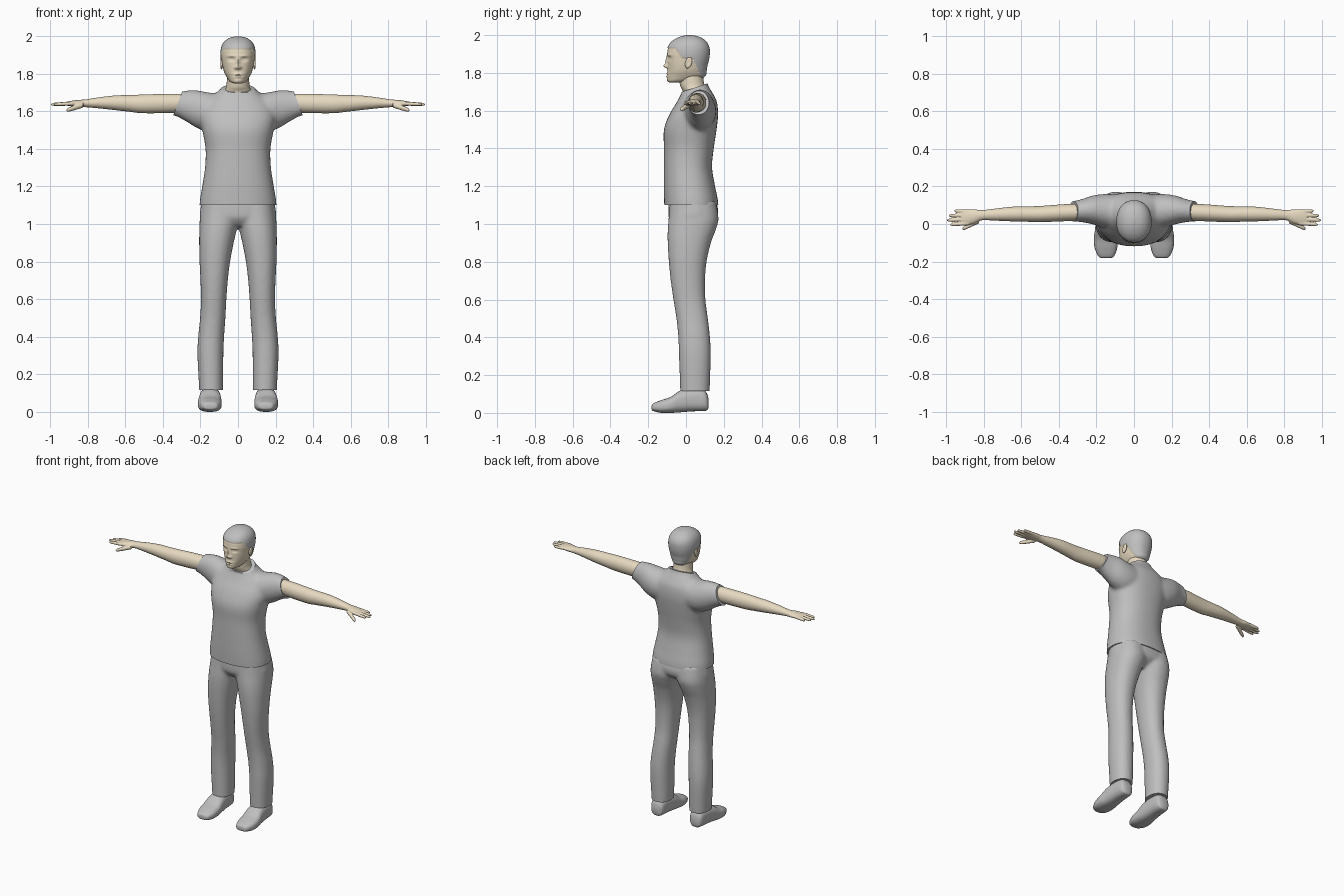
import bpy, bmesh, math
from mathutils import Vector

cube = bpy.data.objects.get("Cube")
if cube:
    bpy.data.objects.remove(cube, do_unlink=True)


def make_material(name, colour):
    mat = bpy.data.materials.new(name)
    mat.use_nodes = True
    mat.diffuse_color = (*colour, 1)
    for node in mat.node_tree.nodes:
        if node.type == 'BSDF_PRINCIPLED':
            node.inputs["Base Color"].default_value = (*colour, 1)
    return mat


cloth = make_material("grey cloth", (0.52, 0.52, 0.52))
skin = make_material("pale skin", (0.80, 0.70, 0.53))


def spline(rows, steps):
    """Smoothly resample rows of numbers."""
    out = []
    last = len(rows) - 1
    for i in range(last):
        p0, p1, p2, p3 = (rows[max(0, min(last, i + k))] for k in (-1, 0, 1, 2))
        for j in range(steps):
            t = j / steps
            out.append([b + t * ((c - a) / 2 + t * (a - 2.5 * b + 2 * c - d / 2
                        + t * (1.5 * (b - c) + (d - a) / 2)))
                        for a, b, c, d in zip(p0, p1, p2, p3)])
    return out + [list(rows[-1])]


def loft(bm, axis, rows, side=1, power=2.0, segments=40, steps=5):
    """Closed tube; each row is a station and the extents on the other two axes."""
    rings = []
    for t, a0, a1, b0, b1 in spline(rows, steps):
        ring = []
        for k in range(segments):
            ang = math.tau * k / segments
            c, s = math.cos(ang), math.sin(ang)
            u = math.copysign(abs(c) ** (2 / power), c)
            v = math.copysign(abs(s) ** (2 / power), s)
            co = [(a0 + a1) / 2 + u * (a1 - a0) / 2, (b0 + b1) / 2 + v * (b1 - b0) / 2]
            co.insert(axis, t)
            ring.append(bm.verts.new((co[0] * side, co[1], co[2])))
        rings.append(ring)
    for lower, upper in zip(rings, rings[1:]):
        for k in range(segments):
            n = (k + 1) % segments
            bm.faces.new((lower[k], lower[n], upper[n], upper[k]))
    bm.faces.new(rings[0])
    bm.faces.new(rings[-1])


def finish(name, bm, mats):
    """Turn a bmesh into a shaded object."""
    bmesh.ops.recalc_face_normals(bm, faces=bm.faces)
    mesh = bpy.data.meshes.new(name)
    bm.to_mesh(mesh)
    bm.free()
    for mat in mats:
        mesh.materials.append(mat)
    obj = bpy.data.objects.new(name, mesh)
    bpy.context.collection.objects.link(obj)
    bpy.ops.object.select_all(action='DESELECT')
    obj.select_set(True)
    bpy.context.view_layer.objects.active = obj
    bpy.ops.object.shade_smooth_by_angle(angle=math.radians(50))
    return obj


def blend(name, bm, mat, voxel, smoothing, cuts=()):
    """Fuse overlapping tubes into one skin, then trim it with planes."""
    raw = finish(name + "_raw", bm, [])
    remesh = raw.modifiers.new("fuse", 'REMESH')
    remesh.mode = 'VOXEL'
    remesh.voxel_size = voxel
    smooth = raw.modifiers.new("soften", 'SMOOTH')
    smooth.factor = 0.5
    smooth.iterations = smoothing
    bpy.context.view_layer.update()
    graph = bpy.context.evaluated_depsgraph_get()
    fused = bpy.data.meshes.new_from_object(raw.evaluated_get(graph))
    bpy.data.objects.remove(raw, do_unlink=True)
    bm = bmesh.new()
    bm.from_mesh(fused)
    bpy.data.meshes.remove(fused)
    for point, normal in cuts:
        bmesh.ops.bisect_plane(bm, geom=bm.verts[:] + bm.edges[:] + bm.faces[:],
                               plane_co=point, plane_no=normal, clear_outer=True)
        bmesh.ops.holes_fill(bm, edges=[e for e in bm.edges if e.is_boundary], sides=0)
    return finish(name, bm, [mat])


def centred(rows):
    """Rows of height, half width, front, back become full extents."""
    return [(z, -w, w, front, back) for z, w, front, back in rows]


# Shirt: torso and two short sleeves
bm = bmesh.new()
loft(bm, 2, centred([
    (1.04, .207, -.112, .172), (1.12, .204, -.116, .17), (1.2, .191, -.118, .154),
    (1.3, .176, -.118, .138), (1.4, .173, -.117, .147), (1.5, .19, -.117, .162),
    (1.58, .2, -.088, .17), (1.65, .17, -.046, .163), (1.7, .115, -.022, .137),
    (1.74, .078, -.018, .115), (1.8, .07, -.018, .11)]), power=2.3)
for side in (1, -1):
    loft(bm, 0, [(.05, -.03, .155, 1.5, 1.69), (.15, -.022, .16, 1.49, 1.7),
                 (.22, -.002, .152, 1.512, 1.712), (.28, .01, .132, 1.548, 1.71),
                 (.34, .012, .12, 1.577, 1.7), (.42, .01, .115, 1.582, 1.697)], side)
blend("shirt", bm, cloth, .01, 10, [
    ((0, 0, 1.1), (0, 0, -1)), ((0, .04, 1.72), (0, -.33, 1)),
    ((.322, 0, 1.64), (.12, 0, .045)), ((-.322, 0, 1.64), (-.12, 0, .045))])

# Trousers: pelvis and two legs
bm = bmesh.new()
loft(bm, 2, centred([(.99, .13, -.06, .1), (1.03, .2, -.09, .158),
                     (1.08, .2, -.094, .17), (1.14, .19, -.09, .15)]), power=2.3)
for side in (1, -1):
    loft(bm, 2, [(.05, .082, .205, -.03, .12), (.12, .08, .207, -.031, .125),
                 (.3, .078, .216, -.037, .131), (.4, .074, .212, -.041, .127),
                 (.5, .067, .202, -.051, .116), (.6, .062, .197, -.067, .103),
                 (.7, .054, .2, -.081, .101), (.8, .042, .205, -.091, .109),
                 (.9, .023, .207, -.097, .132), (.97, .006, .206, -.097, .158),
                 (1.03, -.01, .203, -.092, .172), (1.12, -.01, .19, -.085, .158)],
         side, power=2.2)
blend("trousers", bm, cloth, .009, 8, [((0, 0, .115), (0, 0, -1))])

# Shoes
for side, label in ((1, "left"), (-1, "right")):
    bm = bmesh.new()
    loft(bm, 1, [(-.182, .132, .166, .02, .035), (-.174, .108, .188, .01, .05),
                 (-.13, .09, .209, 0, .068), (-.08, .087, .214, 0, .085),
                 (-.03, .09, .208, .003, .118), (.03, .095, .202, .008, .13),
                 (.09, .1, .196, .01, .125), (.112, .11, .186, .014, .1),
                 (.12, .13, .166, .03, .07)], side, power=2.6)
    finish(label + "_shoe", bm, [cloth])


def digit(bm, side, start, end, radius):
    """Tapered finger or thumb with a rounded tip."""
    rows = []
    for t, scale in ((0, 1), (.5, .95), (.85, .8), (.96, .5), (1, .15)):
        x, y, z = Vector(start).lerp(Vector(end), t)
        r = radius * scale
        rows.append((x, y - r, y + r, z - r, z + r))
    loft(bm, 0, rows, side, segments=16)


# Arms with hands
for side, label in ((1, "left"), (-1, "right")):
    bm = bmesh.new()
    loft(bm, 0, [(.22, .022, .105, 1.6, 1.69), (.34, .016, .107, 1.592, 1.694),
                 (.5, .01, .096, 1.59, 1.69), (.57, .012, .094, 1.597, 1.687),
                 (.65, .014, .092, 1.606, 1.685), (.74, .018, .082, 1.616, 1.675),
                 (.81, .02, .074, 1.622, 1.664), (.85, .004, .078, 1.624, 1.661),
                 (.89, -.005, .077, 1.627, 1.656), (.92, .0, .072, 1.632, 1.65)], side)
    for base, tip_x, tip_y in ((.004, .98, -.004), (.026, .998, .02),
                               (.047, .988, .045), (.066, .958, .07)):
        digit(bm, side, (.88, base, 1.642), (tip_x, tip_y, 1.637), .0105)
    digit(bm, side, (.825, .018, 1.634), (.915, -.026, 1.605), .014)
    blend(label + "_arm", bm, skin, .0035, 3)

# Neck
bm = bmesh.new()
loft(bm, 2, centred([(1.64, .085, -.01, .125), (1.7, .075, -.016, .115),
                     (1.73, .063, -.03, .1), (1.77, .059, -.036, .092),
                     (1.83, .056, -.04, .09)]))
finish("neck", bm, [skin])

# Head: skull shape first
bm = bmesh.new()
loft(bm, 2, centred([
    (1.748, .02, -.086, -.03), (1.758, .042, -.096, .03), (1.782, .06, -.099, .095),
    (1.81, .074, -.097, .105), (1.84, .082, -.097, .11), (1.87, .087, -.098, .118),
    (1.9, .09, -.099, .122), (1.93, .088, -.095, .121), (1.955, .08, -.082, .111),
    (1.975, .064, -.058, .092), (1.989, .041, -.027, .064), (1.996, .008, .005, .03)]),
    power=2.2, segments=96, steps=8)

# Face features: x, z, width, height, forward push
features = [(0, 1.862, .009, .024, .011), (0, 1.836, .013, .011, .019),
            (0, 1.797, .024, .006, .006), (0, 1.783, .02, .006, .006),
            (0, 1.79, .026, .0025, -.004), (0, 1.762, .02, .012, .004)]
for s in (1, -1):
    features += [(s * .013, 1.832, .007, .007, .007), (s * .034, 1.877, .016, .01, -.011),
                 (s * .034, 1.876, .01, .005, .005), (s * .035, 1.896, .024, .006, .004)]
for v in bm.verts:
    if v.co.y < -.02:
        x, z = v.co.x, v.co.z
        v.co.y -= sum(push * math.exp(-((x - fx) / w) ** 2 - ((z - fz) / h) ** 2)
                      for fx, fz, w, h, push in features)


def is_hair(co):
    """Hairline drops from forehead to temple, lifts over the ear, falls to the nape."""
    if co.y < -.055:
        return co.z > 1.93
    if co.y < -.015:
        return co.z > 1.93 - (co.y + .055) * 1.4
    if co.y < .03:
        return co.z > 1.88
    return co.z > max(1.768, 1.88 - (co.y - .03) * 2.2)


bmesh.ops.recalc_face_normals(bm, faces=bm.faces)
bm.normal_update()
hair = {v for v in bm.verts if is_hair(v.co)}
for f in bm.faces:
    f.material_index = 1 if all(v in hair for v in f.verts) else 0
for v, normal in [(v, v.normal.copy()) for v in hair]:
    v.co += normal * .004
finish("head", bm, [skin, cloth])

# Ears
for side, label in ((1, "left"), (-1, "right")):
    bm = bmesh.new()
    bmesh.ops.create_uvsphere(bm, u_segments=24, v_segments=16, radius=1)
    for v in bm.verts:
        x, y, z = v.co
        dish = .005 * math.exp(-(y * y + z * z) * 4) if x * side > 0 else 0
        v.co = (side * .088 + .009 * x - side * dish,
                .014 + .018 * y + .006 * z, 1.855 + .031 * z)
    finish(label + "_ear", bm, [skin])
